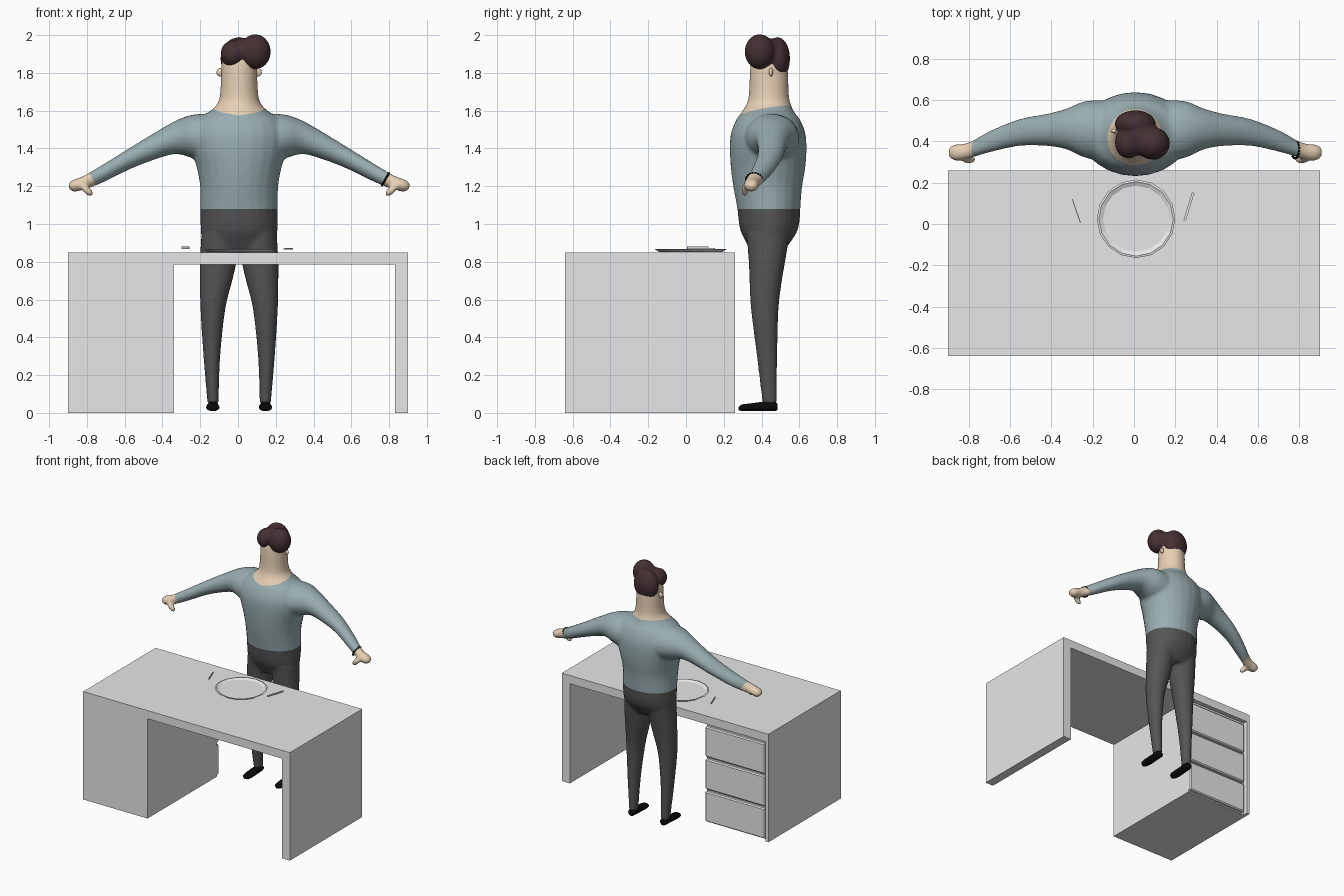
import bpy, bmesh, math
from mathutils import Vector, Matrix

if "Cube" in bpy.data.objects:
    bpy.data.objects.remove(bpy.data.objects["Cube"])

CX = 0.006  # figure centre line


def material(name, rgb):
    m = bpy.data.materials.new(name)
    m.diffuse_color = (*rgb, 1)
    m.use_nodes = True
    m.node_tree.nodes["Principled BSDF"].inputs["Base Color"].default_value = m.diffuse_color
    return m


grey = material("light grey", (0.8, 0.8, 0.8))
blue = material("dusty blue", (0.32, 0.42, 0.44))
charcoal = material("charcoal", (0.09, 0.09, 0.09))
skin = material("skin tone", (0.8, 0.63, 0.46))
brown = material("dark brown", (0.06, 0.03, 0.033))
black = material("black", (0.003, 0.003, 0.003))


def add_object(name, bm, mat, smooth=True):
    bmesh.ops.recalc_face_normals(bm, faces=bm.faces)
    for f in bm.faces:
        f.smooth = smooth
    mesh = bpy.data.meshes.new(name)
    bm.to_mesh(mesh)
    bm.free()
    mesh.materials.append(mat)
    ob = bpy.data.objects.new(name, mesh)
    bpy.context.collection.objects.link(ob)
    return ob


def box(name, lo, hi, mat=grey, bevel=0.0, turn=0.0):
    size = [b - a for a, b in zip(lo, hi)]
    mid = [(a + b) / 2 for a, b in zip(lo, hi)]
    bm = bmesh.new()
    bmesh.ops.create_cube(bm, size=1, matrix=Matrix.Diagonal((*size, 1)))
    ob = add_object(name, bm, mat, False)
    ob.location, ob.rotation_euler.z = mid, turn
    if bevel:
        mod = ob.modifiers.new("bevel", 'BEVEL')
        mod.width, mod.segments = bevel, 1
    return ob


def loft(bm, axis, rings, mirror=1, n=24, steps=4):
    """Closed tube of ellipses; ring = (position, a_min, a_max, b_min, b_max)."""
    path = []
    for i in range(len(rings) - 1):
        p = [Vector(rings[min(max(i + k, 0), len(rings) - 1)]) for k in (-1, 0, 1, 2)]
        for s in range(steps):
            t = s / steps
            path.append(0.5 * (2 * p[1] + (p[2] - p[0]) * t
                        + (2 * p[0] - 5 * p[1] + 4 * p[2] - p[3]) * t * t
                        + (3 * p[1] - p[0] - 3 * p[2] + p[3]) * t ** 3))
    path.append(Vector(rings[-1]))
    loops = []
    for t, a0, a1, b0, b1 in path:
        loop = []
        for k in range(n):
            w = math.tau * k / n
            a = (a0 + a1) / 2 + (a1 - a0) / 2 * math.cos(w)
            b = (b0 + b1) / 2 + (b1 - b0) / 2 * math.sin(w)
            x, y, z = {'x': (t, a, b), 'y': (a, t, b), 'z': (a, b, t)}[axis]
            loop.append(bm.verts.new((x * mirror, y, z)))
        loops.append(loop)
    for l0, l1 in zip(loops, loops[1:]):
        for k in range(n):
            j = (k + 1) % n
            bm.faces.new((l0[k], l0[j], l1[j], l1[k]))
    bm.faces.new(loops[0])
    bm.faces.new(loops[-1])


def ellipsoid(bm, centre, radii, rot=None):
    m = Matrix.Translation(centre) @ (rot or Matrix()) @ Matrix.Diagonal((*radii, 1))
    bmesh.ops.create_uvsphere(bm, u_segments=20, v_segments=12, radius=1, matrix=m)


def fuse(ob, voxel, rounds):
    """Melt overlapping parts into one smooth skin and return it as bmesh."""
    mod = ob.modifiers.new("remesh", 'REMESH')
    mod.mode, mod.voxel_size, mod.use_smooth_shade = 'VOXEL', voxel, True
    mod = ob.modifiers.new("smooth", 'SMOOTH')
    mod.factor, mod.iterations = 0.5, rounds
    dg = bpy.context.evaluated_depsgraph_get()
    bm = bmesh.new()
    bm.from_object(ob, dg)
    bpy.data.objects.remove(ob)
    return bm


# Desk
box("desk_top", (-0.9, -0.64, 0.785), (0.9, 0.26, 0.85))
box("desk_leg_panel", (0.83, -0.64, 0), (0.9, 0.26, 0.785))
box("cabinet", (-0.9, -0.64, 0), (-0.34, 0.225, 0.785))
box("cabinet_side", (-0.9, 0.225, 0), (-0.875, 0.26, 0.785))
for i in range(3):
    z = 0.01 + i * 0.255
    box("drawer_%d" % (i + 1), (-0.862, 0.2, z), (-0.34, 0.25, z + 0.238), bevel=0.008)

# Plate with a raised rim
bm = bmesh.new()
profile = [(0.165, 0.851), (0.19, 0.866), (0.18, 0.868), (0.16, 0.858)]
loops = [[bm.verts.new((0.01 + r * math.cos(math.tau * k / 16),
                        0.025 + r * math.sin(math.tau * k / 16), z))
          for k in range(16)] for r, z in profile]
for l0, l1 in zip(loops, loops[1:]):
    for k in range(16):
        j = (k + 1) % 16
        bm.faces.new((l0[k], l0[j], l1[j], l1[k]))
bm.faces.new(loops[0])
bm.faces.new(loops[-1])
add_object("plate", bm, grey, False)

# Cutlery
box("knife", (-0.281, 0.003, 0.868), (-0.277, 0.123, 0.88), turn=0.33)
box("fork", (0.26, 0.015, 0.866), (0.272, 0.155, 0.872), turn=-0.3)

# Body: torso with neck and head, arms with hands, legs
bm = bmesh.new()
loft(bm, 'z', [
    (0.86, -0.17, 0.17, 0.34, 0.52), (0.90, -0.195, 0.195, 0.32, 0.55),
    (0.96, -0.203, 0.203, 0.29, 0.588), (1.02, -0.205, 0.205, 0.278, 0.602),
    (1.08, -0.205, 0.205, 0.272, 0.605), (1.20, -0.207, 0.207, 0.25, 0.615),
    (1.30, -0.225, 0.225, 0.237, 0.632), (1.40, -0.255, 0.255, 0.232, 0.638),
    (1.48, -0.26, 0.26, 0.238, 0.632), (1.55, -0.225, 0.225, 0.265, 0.605),
    (1.59, -0.165, 0.165, 0.293, 0.575), (1.63, -0.12, 0.12, 0.318, 0.556),
    (1.68, -0.102, 0.102, 0.332, 0.545), (1.80, -0.095, 0.095, 0.338, 0.54),
    (1.87, -0.09, 0.09, 0.345, 0.53), (1.93, -0.06, 0.06, 0.37, 0.5)])
for side in (-1, 1):
    loft(bm, 'x', [
        (0.12, 0.30, 0.60, 1.30, 1.585), (0.24, 0.32, 0.595, 1.345, 1.58),
        (0.33, 0.36, 0.56, 1.37, 1.55), (0.42, 0.377, 0.535, 1.35, 1.50),
        (0.56, 0.378, 0.508, 1.298, 1.415), (0.70, 0.348, 0.452, 1.23, 1.328),
        (0.78, 0.325, 0.407, 1.195, 1.28), (0.83, 0.31, 0.388, 1.18, 1.252),
        (0.875, 0.307, 0.385, 1.17, 1.236), (0.902, 0.325, 0.37, 1.188, 1.218)], side)
    thumb = Matrix.Rotation(-side * 0.75, 4, 'Y')
    ellipsoid(bm, (side * 0.805, 0.312, 1.178), (0.045, 0.019, 0.02), thumb)
    loft(bm, 'z', [
        (0.05, 0.109, 0.168, 0.405, 0.482), (0.30, 0.10, 0.189, 0.375, 0.483),
        (0.55, 0.073, 0.205, 0.344, 0.49), (0.70, 0.036, 0.208, 0.336, 0.508),
        (0.80, 0.014, 0.208, 0.332, 0.525), (0.95, 0.0, 0.2, 0.32, 0.55)], side)
body = fuse(add_object("body", bm, skin), 0.011, 4)

# Clean seams at the waist, neckline and cuffs
SLOPE, CUFF = 0.18, Vector((0.775, 0.36, 1.237))


def cut(keep, co, no):
    faces = [f for f in body.faces if keep(f.calc_center_median())]
    geom = {e for f in faces for e in (*f.verts, *f.edges)} | set(faces)
    bmesh.ops.bisect_plane(body, geom=list(geom), plane_co=co, plane_no=no)


cut(lambda c: True, (0, 0, 1.08), (0, 0, 1))
cut(lambda c: c.z > 1.5 and abs(c.x) < 0.3, (0, 0, 0), (1, 0, 0))
for s in (-1, 1):
    cut(lambda c: c.z > 1.5 and 0 < c.x * s < 0.3, (0, 0.28, 1.575), (-s * 0.1, -SLOPE, 1))
    cut(lambda c: c.x * s > 0.6, (CUFF.x * s, CUFF.y, CUFF.z), (0.87 * s, 0, -0.5))


def region(c):
    if c.z < 1.08:
        return 0
    neck = c.z - 1.575 - SLOPE * (c.y - 0.28) - 0.1 * abs(c.x) > 0 and abs(c.x) < 0.3
    hand = 0.87 * (abs(c.x) - CUFF.x) - 0.5 * (c.z - CUFF.z) > 0 and abs(c.x) > 0.6
    return 2 if neck or hand else 1


for i, (name, mat) in enumerate((("trousers", charcoal), ("sweater", blue),
                                 ("head_and_hands", skin))):
    part = body.copy()
    drop = [f for f in part.faces if region(f.calc_center_median()) != i]
    bmesh.ops.delete(part, geom=drop, context='FACES')
    add_object(name, part, mat).location.x = CX
body.free()

# Hair: back mass and a swept quiff
bm = bmesh.new()
for c, r in (((0, 0.485, 1.875), (0.1, 0.066, 0.115)),
             ((-0.033, 0.395, 1.9), (0.066, 0.078, 0.072)),
             ((0.02, 0.43, 1.915), (0.085, 0.1, 0.07)),
             ((0.085, 0.39, 1.912), (0.083, 0.08, 0.093))):
    ellipsoid(bm, c, r)
add_object("hair", fuse(add_object("hair_base", bm, brown), 0.009, 5), brown).location.x = CX

# Ears and shoes
for side, word in ((-1, "left"), (1, "right")):
    bm = bmesh.new()
    ellipsoid(bm, (side * 0.1, 0.45, 1.803), (0.02, 0.011, 0.022))
    add_object(word + "_ear", bm, skin).location.x = CX
    bm = bmesh.new()
    loft(bm, 'y', [(0.278, 0.13, 0.15, 0.015, 0.03), (0.295, 0.11, 0.168, 0.01, 0.044),
                   (0.34, 0.104, 0.175, 0.009, 0.05), (0.42, 0.108, 0.17, 0.009, 0.06),
                   (0.47, 0.111, 0.167, 0.01, 0.06), (0.484, 0.125, 0.153, 0.015, 0.045)], side)
    add_object(word + "_shoe", bm, black).location.x = CX

# Beaded bracelet
bm = bmesh.new()
tilt = Matrix.Rotation(math.radians(30), 4, 'Y')
for k in range(18):
    w = math.tau * k / 18
    p = CUFF + tilt @ Vector((0, 0.042 * math.cos(w), 0.037 * math.sin(w)))
    bmesh.ops.create_icosphere(bm, subdivisions=1, radius=0.007, matrix=Matrix.Translation(p))
add_object("bracelet", bm, black).location.x = CX
